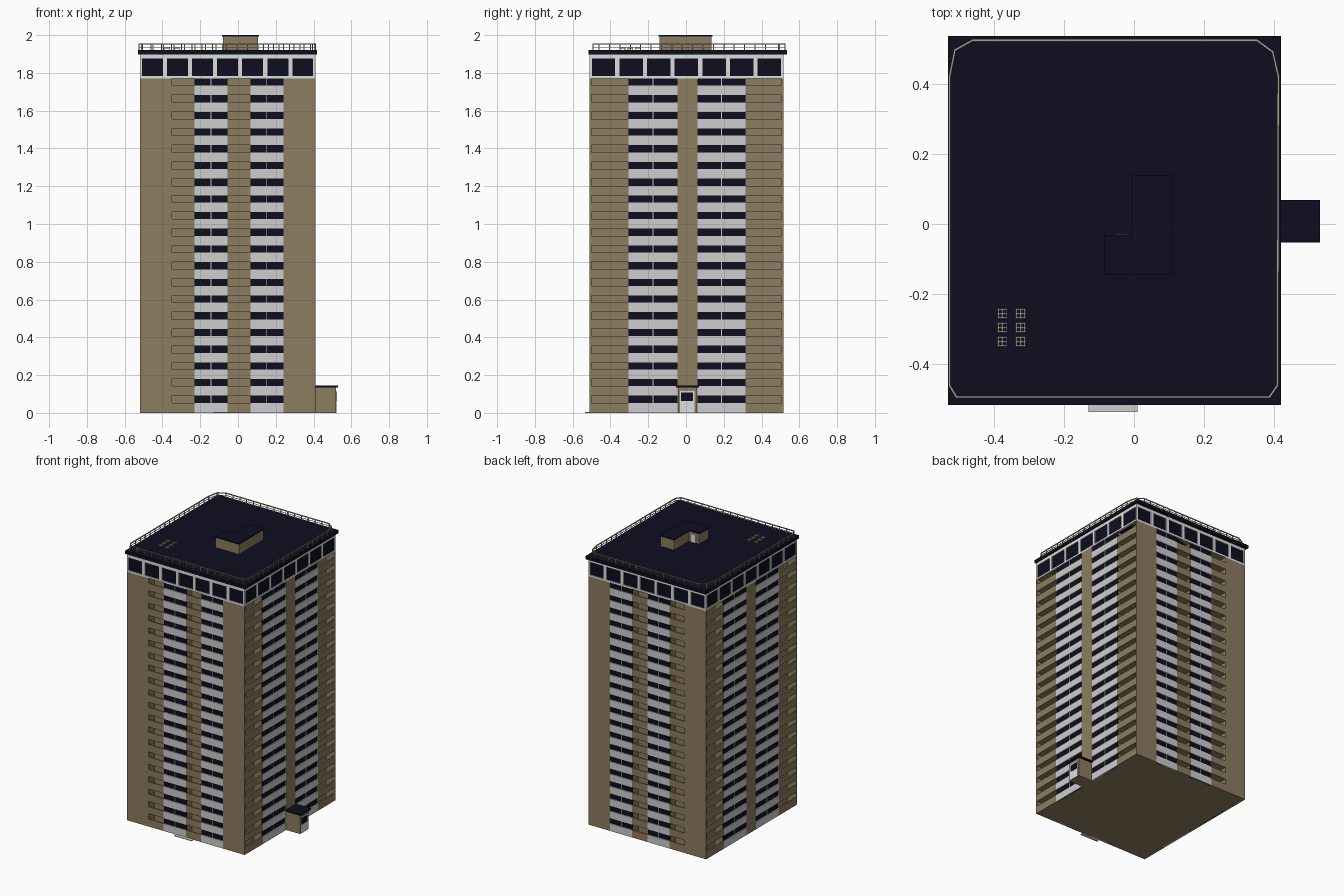
import bpy, bmesh, math
from mathutils import Vector

if "Cube" in bpy.data.objects:
    bpy.data.objects.remove(bpy.data.objects["Cube"])


def mat(name, col):
    m = bpy.data.materials.new(name)
    m.diffuse_color = (*col, 1)
    m.use_nodes = True
    m.node_tree.nodes["Principled BSDF"].inputs["Base Color"].default_value = m.diffuse_color
    return m


TAN = mat("tan_brick", (0.27, 0.205, 0.118))
WHITE = mat("pale_panel", (0.62, 0.61, 0.61))
FRAME = mat("white_frame", (0.72, 0.75, 0.72))
DARK = mat("dark_navy", (0.004, 0.004, 0.014))
GREY = mat("rail_grey", (0.38, 0.36, 0.28))

parts = {}


def box(part, m, x0, x1, y0, y1, z0, z1):
    bm = parts.setdefault((part, m), bmesh.new())
    x0, x1 = sorted((x0, x1))
    y0, y1 = sorted((y0, y1))
    vs = bmesh.ops.create_cube(bm, size=1)["verts"]
    for v in vs:
        v.co = Vector(((x0, x1)[v.co.x > 0], (y0, y1)[v.co.y > 0], (z0, z1)[v.co.z > 0]))


def bar(part, m, p, q, t):
    # square bar from p to q, t thick
    p, q = Vector(p), Vector(q)
    bm = parts.setdefault((part, m), bmesh.new())
    vs = bmesh.ops.create_cube(bm, size=1)["verts"]
    rot = (q - p).to_track_quat('Z', 'Y')
    for v in vs:
        v.co = (p + q) / 2 + rot @ Vector((v.co.x * t, v.co.y * t, v.co.z * (q - p).length))


X0, X1, Y0, Y1 = -0.52, 0.41, -0.51, 0.515
H, D, THIN = 1.77, 0.07, 0.01
N, PITCH, SILL, OPEN = 20, 0.0884, 0.053, 0.038


def fbox(side, part, m, a0, a1, p0, p1, z0, z1):
    # box in facade terms: a along the wall, p inward depth
    part = side + "_" + part
    if side == "front":
        box(part, m, a0, a1, Y0 + p0, Y0 + p1, z0, z1)
    elif side == "back":
        box(part, m, a0, a1, Y1 - p0, Y1 - p1, z0, z1)
    elif side == "left":
        box(part, m, X0 + p0, X0 + p1, a0, a1, z0, z1)
    else:
        box(part, m, X1 - p0, X1 - p1, a0, a1, z0, z1)


def spandrels():
    # solid bands between the floor openings
    top = 0
    for i in range(N):
        z = SILL + i * PITCH
        yield top, z
        top = z + OPEN
    yield top, H


def wall(s, a0, a1):
    fbox(s, "wall", TAN, a0, a1, 0, D, 0, H)


def strip(s, a0, a1):
    fbox(s, "wall", TAN, a0, a1, 0.012, D, 0, H)
    fbox(s, "window_glass", DARK, a0, a1, 0.006, 0.012, 0, H)
    for z0, z1 in spandrels():
        fbox(s, "panels", WHITE, a0, a1, 0, 0.012, z0, z1)
    c = (a0 + a1) / 2
    fbox(s, "mullions", WHITE, c - 0.002, c + 0.002, 0.003, 0.008, 0, H)


def balcony(s, a0, a1):
    for z0, z1 in spandrels():
        fbox(s, "balcony_parapets", TAN, a0, a1, 0, THIN, z0, z1)
        fbox(s, "balcony_slabs", TAN, a0, a1, THIN, D, z0, min(z0 + 0.008, z1))


# core and facades
box("core", TAN, X0 + D, X1 - D, Y0 + D, Y1 - D, 0, H)
for s in ("front", "back"):
    wall(s, X0 + D, -0.35)
    balcony(s, -0.35, -0.23)
    strip(s, -0.23, -0.055)
    balcony(s, -0.055, 0.065)
    strip(s, 0.065, 0.24)
    wall(s, 0.24, X1 - D)
    fbox(s, "corner_fins", TAN, X0, X0 + D, 0, THIN, 0, H)
    fbox(s, "corner_fins", TAN, X1 - D, X1, 0, THIN, 0, H)
for s in ("left", "right"):
    balcony(s, Y0 + THIN, -0.305)
    strip(s, -0.305, -0.045)
    wall(s, -0.045, 0.06)
    strip(s, 0.06, 0.315)
    balcony(s, 0.315, Y1 - THIN)

# glazed top storey
box("top_storey_glass", DARK, X0 + 0.006, X1 - 0.006, Y0 + 0.006, Y1 - 0.006, H, 1.9)
for s in ("front", "back", "left", "right"):
    lo, hi = (X0, X1) if s in ("front", "back") else (Y0, Y1)
    fbox(s, "top_frame", FRAME, lo, hi, 0, 0.012, H, 1.783)
    fbox(s, "top_frame", FRAME, lo, hi, 0, 0.012, 1.875, 1.9)
    for i in range(8):
        c = lo + (hi - lo) * i / 7
        fbox(s, "top_frame", FRAME, max(lo, c - 0.011), min(hi, c + 0.011), 0, 0.012, 1.783, 1.875)

# roof slab
box("roof_slab", DARK, -0.53, 0.418, -0.515, 0.535, 1.897, 1.92)

# roof railing with cut corners
ring = [(-0.505, -0.493), (0.385, -0.493), (0.408, -0.46), (0.411, 0.42), (0.395, 0.49),
        (0.35, 0.523), (-0.46, 0.523), (-0.51, 0.495), (-0.525, 0.42), (-0.525, -0.46)]
for i, a in enumerate(ring):
    b = ring[(i + 1) % len(ring)]
    for z in (1.952, 1.936):
        bar("roof_rail", GREY, (*a, z), (*b, z), 0.006 if z > 1.94 else 0.003)
    n = max(1, round(math.dist(a, b) / 0.055))
    for k in range(n):
        x, y = (a[j] + (b[j] - a[j]) * k / n for j in (0, 1))
        bar("rail_posts", GREY, (x, y, 1.915), (x, y, 1.952), 0.005)

# L-shaped rooftop room
box("roof_room", TAN, -0.08, 0.105, -0.14, -0.035, 1.915, 1.992)
box("roof_room", TAN, 0.0, 0.105, -0.036, 0.135, 1.915, 1.992)
box("roof_room_cap", DARK, -0.085, 0.11, -0.145, -0.032, 1.992, 2.0)
box("roof_room_cap", DARK, -0.005, 0.11, -0.033, 0.14, 1.992, 2.0)
box("roof_room_door", FRAME, -0.053, -0.018, -0.036, -0.03, 1.92, 1.98)

# lattice vents on the roof
for cx in (-0.375, -0.323):
    for cy in (-0.255, -0.295, -0.335):
        for o in (-0.012, 0, 0.012):
            bar("roof_vents", GREY, (cx + o, cy - 0.014, 1.932), (cx + o, cy + 0.014, 1.932), 0.004)
            bar("roof_vents", GREY, (cx - 0.014, cy + o, 1.932), (cx + 0.014, cy + o, 1.932), 0.004)
        for ox in (-0.012, 0.012):
            for oy in (-0.012, 0.012):
                bar("roof_vents", GREY, (cx + ox, cy + oy, 1.915), (cx + ox, cy + oy, 1.932), 0.003)

# entrance porch
box("porch", TAN, 0.40, 0.518, -0.043, 0.056, 0, 0.137)
box("porch_roof", DARK, 0.41, 0.53, -0.052, 0.068, 0.135, 0.145)
box("porch_door", FRAME, 0.515, 0.521, -0.032, 0.044, 0, 0.115)
box("porch_door_glass", DARK, 0.517, 0.523, -0.026, 0.038, 0.062, 0.107)

# doorstep at the front
box("front_step", WHITE, -0.13, 0.01, -0.535, -0.505, 0, 0.004)

for (name, m), bm in parts.items():
    me = bpy.data.meshes.new(name)
    bm.to_mesh(me)
    bm.free()
    me.materials.append(m)
    bpy.context.collection.objects.link(bpy.data.objects.new(name, me))
